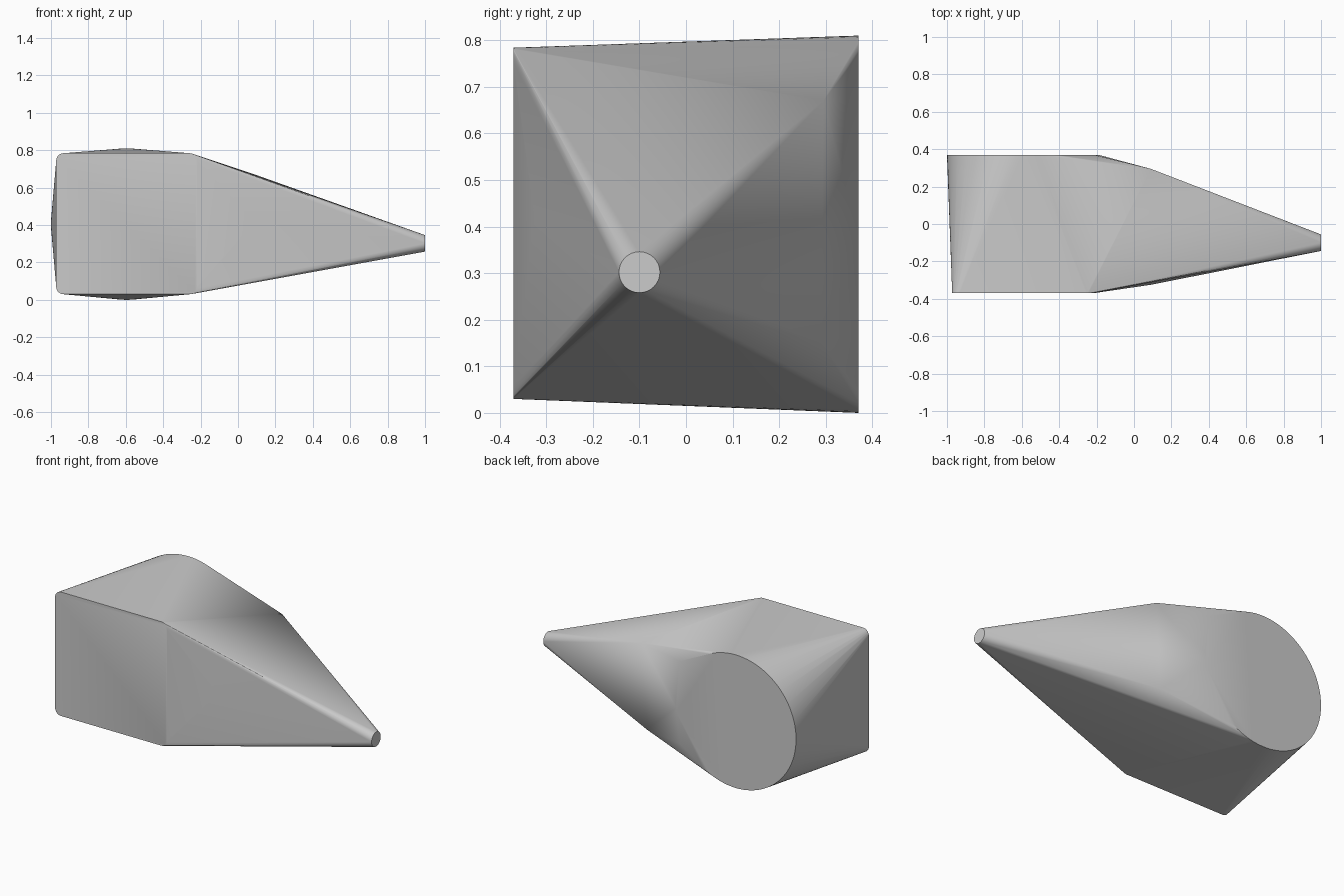
import bpy, bmesh, math

if "Cube" in bpy.data.objects:
    bpy.data.objects.remove(bpy.data.objects["Cube"], do_unlink=True)


def ring(count, radius):
    """Points of a flat circle."""
    return [(radius * math.cos(math.tau * i / count),
             radius * math.sin(math.tau * i / count)) for i in range(count)]


def rounded_square(half, radius, steps=8):
    """Points of a flat square with round corners."""
    pts = []
    for k in range(4):
        for i in range(steps + 1):
            a = math.pi / 2 * (k + i / steps)
            mid = math.pi / 2 * k + math.pi / 4
            pts.append((math.copysign(half - radius, math.cos(mid)) + radius * math.cos(a),
                        math.copysign(half - radius, math.sin(mid)) + radius * math.sin(a)))
    return pts


# Round opening at the back, rounded square at the front, small round tip
points = [(-0.595 + a, 0.37, 0.405 + b) for a, b in ring(96, 0.405)]
points += [(-0.595 + a, -0.37, 0.407 + b) for a, b in rounded_square(0.377, 0.04)]
points += [(1.0, -0.10 + a, 0.302 + b) for a, b in ring(32, 0.044)]
# Shoulder corners where the body starts to taper
points += [(-0.215, 0.37, 0.67), (-0.215, 0.37, 0.17),
           (0.09, 0.295, 0.67), (0.06, 0.29, 0.15), (0.09, -0.325, 0.42)]

# Stretch one skin over all sections
bm = bmesh.new()
for p in points:
    bm.verts.new(p)
hull = bmesh.ops.convex_hull(bm, input=bm.verts[:])
loose = [v for v in bm.verts if not v.link_faces]
bmesh.ops.delete(bm, geom=loose, context="VERTS")
bmesh.ops.dissolve_limit(bm, angle_limit=math.radians(0.3),
                         verts=bm.verts[:], edges=bm.edges[:])
bmesh.ops.recalc_face_normals(bm, faces=bm.faces[:])
mesh = bpy.data.meshes.new("tapered_body")
bm.to_mesh(mesh)
bm.free()
body = bpy.data.objects.new("tapered_body", mesh)
bpy.context.collection.objects.link(body)

# Plain grey finish
grey = bpy.data.materials.new("plain_grey")
grey.use_nodes = True
color = (0.6, 0.6, 0.6, 1.0)
grey.diffuse_color = color
grey.node_tree.nodes["Principled BSDF"].inputs["Base Color"].default_value = color
mesh.materials.append(grey)

# Soft shading with crisp rims
bpy.context.view_layer.objects.active = body
body.select_set(True)
bpy.ops.object.shade_smooth_by_angle(angle=math.radians(30))
